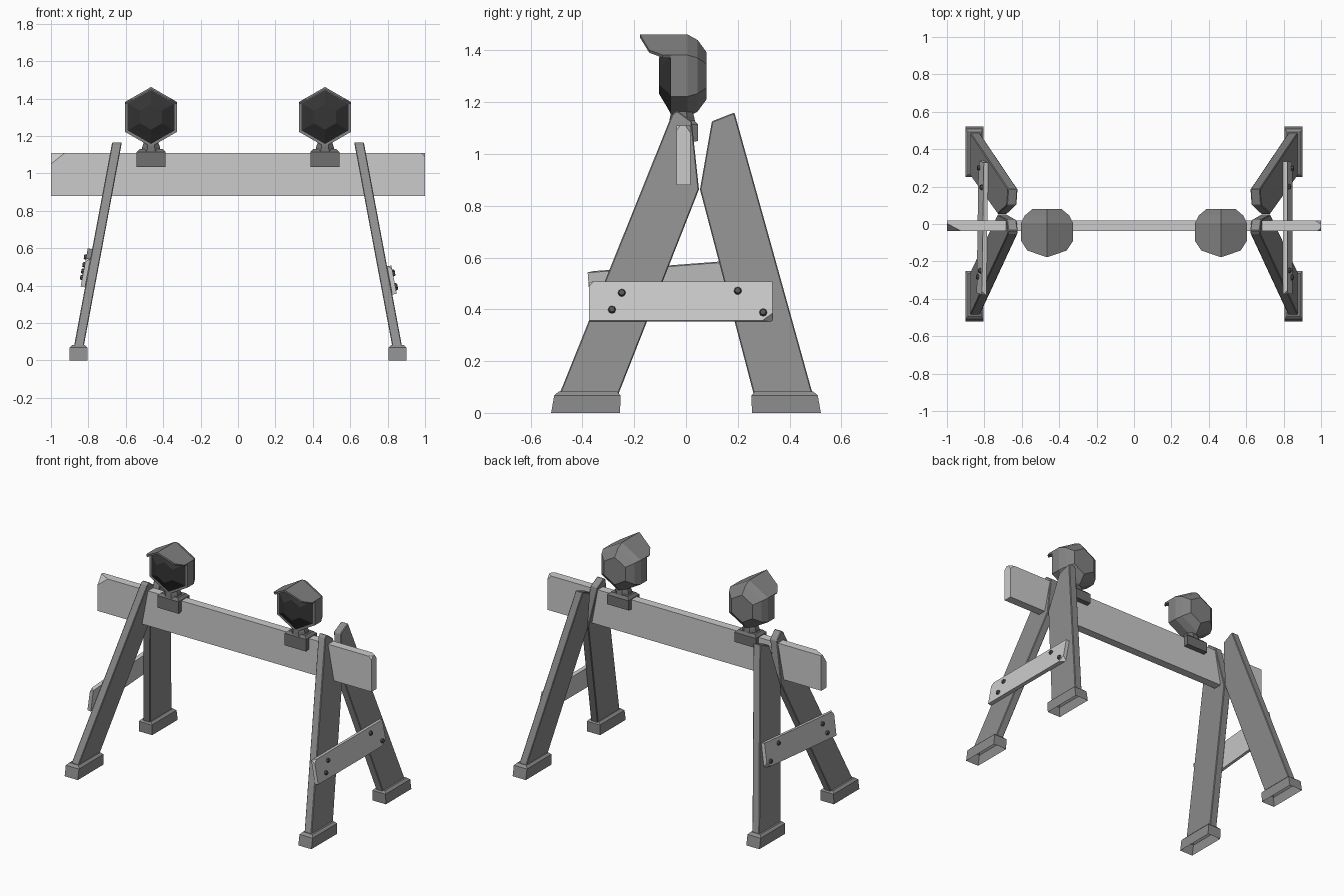
import bpy, bmesh, math
from mathutils import Matrix, Vector

cube = bpy.data.objects.get("Cube")
if cube:
    bpy.data.objects.remove(cube, do_unlink=True)


def material(name, grey):
    m = bpy.data.materials.new(name)
    m.use_nodes = True
    colour = (grey, grey, grey, 1)
    m.diffuse_color = colour
    m.node_tree.nodes["Principled BSDF"].inputs["Base Color"].default_value = colour
    return m


PLANK = material("pale plank", 0.60)
LEG = material("leg grey", 0.27)
LAMP = material("lamp grey", 0.22)
CLAMP = material("clamp grey", 0.16)
LENS = material("dark lens", 0.035)
BOLT = material("bolt grey", 0.10)


def add(name, bm, mat, bevel=0):
    bmesh.ops.recalc_face_normals(bm, faces=bm.faces)
    mesh = bpy.data.meshes.new(name)
    bm.to_mesh(mesh)
    bm.free()
    mesh.materials.append(mat)
    ob = bpy.data.objects.new(name, mesh)
    bpy.context.collection.objects.link(ob)
    if bevel:
        mod = ob.modifiers.new("edge", "BEVEL")
        mod.width, mod.segments = bevel, 1
    return ob


def box(lo, hi):
    bm = bmesh.new()
    bmesh.ops.create_cube(bm, size=1)
    lo, hi = Vector(lo), Vector(hi)
    for v in bm.verts:
        v.co = (lo + hi) / 2 + v.co * (hi - lo)
    return bm


def chip(bm, corner, size):
    """Cut a box corner off; size holds signed distances outwards along each axis."""
    normal = Vector([1 / s for s in size])
    point = Vector(corner) - Vector((size[0], 0, 0))
    cut = bmesh.ops.bisect_plane(bm, geom=bm.verts[:] + bm.edges[:] + bm.faces[:],
                                 plane_co=point, plane_no=normal, clear_outer=True)
    edges = [e for e in cut["geom_cut"] if isinstance(e, bmesh.types.BMEdge)]
    bmesh.ops.edgeloop_fill(bm, edges=edges)


def lathe(rings, axis, sides, turn, centre):
    """Bridge regular polygons given as (distance along axis, radius)."""
    bm = bmesh.new()
    loops = []
    for d, r in rings:
        loop = []
        for i in range(sides):
            a = turn + math.tau * i / sides
            u, w = r * math.cos(a), r * math.sin(a)
            p = (u, d, w) if axis == "y" else (u, w, d)
            loop.append(bm.verts.new(Vector(p) + Vector(centre)))
        loops.append(loop)
    for a, b in zip(loops, loops[1:]):
        for i in range(sides):
            j = (i + 1) % sides
            bm.faces.new((a[i], a[j], b[j], b[i]))
    bm.faces.new(loops[0])
    bm.faces.new(loops[-1])
    return bm


# Crossbeam with broken corners
beam = box((-1, -0.037, 0.88), (1, 0.018, 1.11))
chip(beam, (-1, -0.037, 1.11), (-0.075, -0.04, 0.06))
chip(beam, (1, -0.037, 1.11), (0.02, -0.015, 0.02))
chip(beam, (1, 0.018, 1.11), (0.03, 0.02, 0.03))
add("crossbeam", beam, PLANK)


def lean_x(z):
    return 0.85 - 0.187 * (z - 0.08)


LEAN = math.atan(0.187)
FRONT = [(-0.49, 0.07), (-0.262, 0.07), (0.05, 0.863), (0.022, 1.126), (-0.035, 1.168), (-0.054, 1.153)]
BACK = [(0.49, 0.07), (0.262, 0.07), (0.054, 0.863), (0.1, 1.126), (0.187, 1.16)]


def leg(name, outline, side):
    bm = bmesh.new()
    loops = [[bm.verts.new((side * (lean_x(z) + dx), y, z)) for y, z in outline]
             for dx in (-0.026, 0.026)]
    for loop in loops:
        bm.faces.new(loop)
    n = len(outline)
    for i in range(n):
        j = (i + 1) % n
        bm.faces.new((loops[0][i], loops[0][j], loops[1][j], loops[1][i]))
    add(name, bm, LEG, 0.004)


def foot(name, side, end):
    # Open-bottomed cap with a chamfered top
    bm = box((side * 0.853 - 0.048, -0.133, 0), (side * 0.853 + 0.048, 0.133, 0.082))
    top = [e for e in bm.edges if all(v.co.z > 0.05 for v in e.verts)]
    bmesh.ops.bevel(bm, geom=top, offset=0.014, segments=1, affect="EDGES")
    base = [f for f in bm.faces if all(v.co.z < 0.01 for v in f.verts)]
    bmesh.ops.delete(bm, geom=base, context="FACES")
    for v in bm.verts:
        outer = v.co.y * end > 0
        v.co.y += end * (0.388 - v.co.z * (0.18 if outer else 0.04))
    add(name, bm, LEG)


def brace(label, side, z, tilt):
    # Board lying on the outer faces of one leg pair, with four bolts
    frame = (Matrix.Translation((side * (lean_x(z) + 0.038), -0.02, z))
             @ Matrix.Rotation(-side * LEAN, 4, "Y") @ Matrix.Rotation(tilt, 4, "X"))
    bm = box((-0.012, -0.355, -0.077), (0.012, 0.355, 0.077))
    chip(bm, (side * 0.012, 0.355, -0.077), (side * 0.03, 0.04, -0.03))
    chip(bm, (side * 0.012, -0.355, 0.077), (side * 0.02, -0.02, 0.02))
    bm.transform(frame)
    add(label + "_brace", bm, PLANK)
    for i, (y, dz) in enumerate([(-0.228, 0.032), (-0.266, -0.034), (0.22, 0.04), (0.318, -0.045)]):
        bolt = bmesh.new()
        bmesh.ops.create_cone(bolt, cap_ends=True, segments=8, radius1=0.016,
                              radius2=0.011, depth=0.014)
        bolt.transform(frame @ Matrix.Translation((side * 0.017, y, dz))
                       @ Matrix.Rotation(side * math.pi / 2, 4, "Y"))
        add(f"{label}_brace_bolt_{i + 1}", bolt, BOLT)


def lamp(label, x):
    c = (x, 0, 1.302)
    # Hexagonal housing and faceted lens
    add(label + "_lamp_housing",
        lathe([(-0.06, 0.16), (0.005, 0.16), (0.045, 0.138), (0.08, 0.09)], "y", 6, math.pi / 6, c), LAMP)
    add(label + "_lamp_lens",
        lathe([(-0.058, 0.148), (-0.075, 0.118), (-0.105, 0.068)], "y", 6, math.pi / 6, c), LENS)
    # Peaked visor over the upper faces
    bm = bmesh.new()
    rows = []
    for dx, front in [(-0.139, -0.09), (-0.105, -0.142), (0, -0.178), (0.105, -0.142), (0.139, -0.09)]:
        z = 1.462 - abs(dx) * math.tan(math.pi / 6)
        rows.append([bm.verts.new((x + dx, y, z)) for y in (-0.055, front)])
    for a, b in zip(rows, rows[1:]):
        bm.faces.new((a[0], a[1], b[1], b[0]))
    visor = add(label + "_lamp_visor", bm, LAMP)
    # Thicken towards the lamp centre
    up = visor.data.polygons[0].normal.z > 0
    mod = visor.modifiers.new("shell", "SOLIDIFY")
    mod.thickness, mod.offset = 0.012, (-1 if up else 1)
    # Neck and clamp that straddles the beam
    add(label + "_lamp_neck",
        lathe([(1.12, 0.055), (1.145, 0.05), (1.18, 0.036)], "z", 8, math.pi / 8, (x, -0.015, 0)), CLAMP)
    clamp = box((x - 0.078, -0.066, 1.035), (x + 0.078, 0.047, 1.13))
    top = [e for e in clamp.edges if all(v.co.z > 1.1 for v in e.verts)]
    bmesh.ops.bevel(clamp, geom=top, offset=0.016, segments=1, affect="EDGES")
    for v in clamp.verts:
        if v.co.y > 0 and v.co.z < 1.05:
            v.co.z += 0.015
    add(label + "_lamp_clamp", clamp, CLAMP)


# Both ends of the barrier
for label, side in (("left", 1), ("right", -1)):
    leg(label + "_front_leg", FRONT, side)
    leg(label + "_back_leg", BACK, side)
    foot(label + "_front_foot", side, -1)
    foot(label + "_back_foot", side, 1)
    lamp(label, side * 0.465)
brace("left", 1, 0.43, 0)
brace("right", -1, 0.495, math.radians(4.4))
